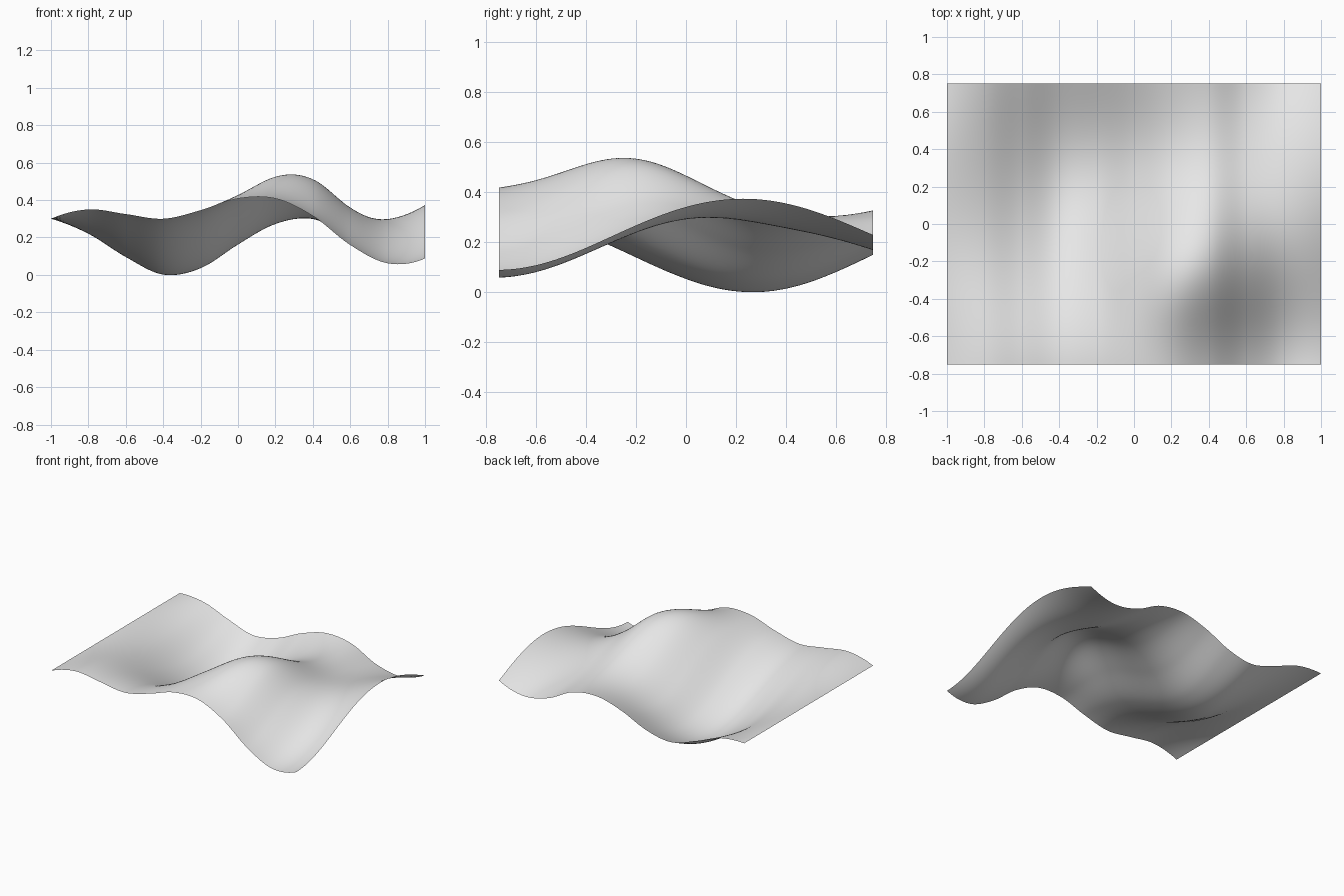
import bpy, bmesh, math

cube = bpy.data.objects.get("Cube")
if cube:
    bpy.data.objects.remove(cube, do_unlink=True)

HALF_X, HALF_Y = 1.0, 0.75
COLS, ROWS = 96, 72

# Heights along the front and back edges, evenly spaced in x
FRONT = [.30, .35, .325, .30, .345, .408, .408, .315, .16, .062, .088]
BACK = [.30, .285, .21, .149, .184, .272, .325, .302, .205, .168, .228]


def spline(points, t):
    """Smooth curve through evenly spaced points, t from 0 to 1."""
    first = 3 * points[0] - 3 * points[1] + points[2]
    last = 3 * points[-1] - 3 * points[-2] + points[-3]
    p = [first] + points + [last]
    s = t * (len(points) - 1)
    i = min(int(s), len(points) - 2)
    u = s - i
    a, b, c, d = p[i:i + 4]
    return b + u * ((c - a) + u * ((2*a - 5*b + 4*c - d) + u * (3*b - a - 3*c + d))) / 2


def height(x, y):
    t = (x + HALF_X) / (2 * HALF_X)
    front, back = spline(FRONT, t), spline(BACK, t)
    # Ripple from front to back
    wave = back + (back - front) * math.cos(math.pi * (y - .25))
    # Rounded hill that fades out at the front and back edges
    hill = .22 * math.exp(-(x - .32)**2 / .18 - (y + .2)**2 / .168)
    return wave + hill * (1 - (y / HALF_Y)**4)


# Wavy sheet
mesh = bpy.data.meshes.new("wavy_sheet")
bm = bmesh.new()
bmesh.ops.create_grid(bm, x_segments=COLS, y_segments=ROWS, size=1)
for v in bm.verts:
    v.co.x *= HALF_X
    v.co.y *= HALF_Y
    v.co.z = height(v.co.x, v.co.y)
for f in bm.faces:
    f.smooth = True
bm.to_mesh(mesh)
bm.free()
sheet = bpy.data.objects.new("wavy_sheet", mesh)
bpy.context.collection.objects.link(sheet)

# Plain grey
grey = bpy.data.materials.new("light_grey")
grey.use_nodes = True
colour = (.8, .8, .8, 1)
grey.diffuse_color = colour
for node in grey.node_tree.nodes:
    if node.type == 'BSDF_PRINCIPLED':
        node.inputs["Base Color"].default_value = colour
mesh.materials.append(grey)
